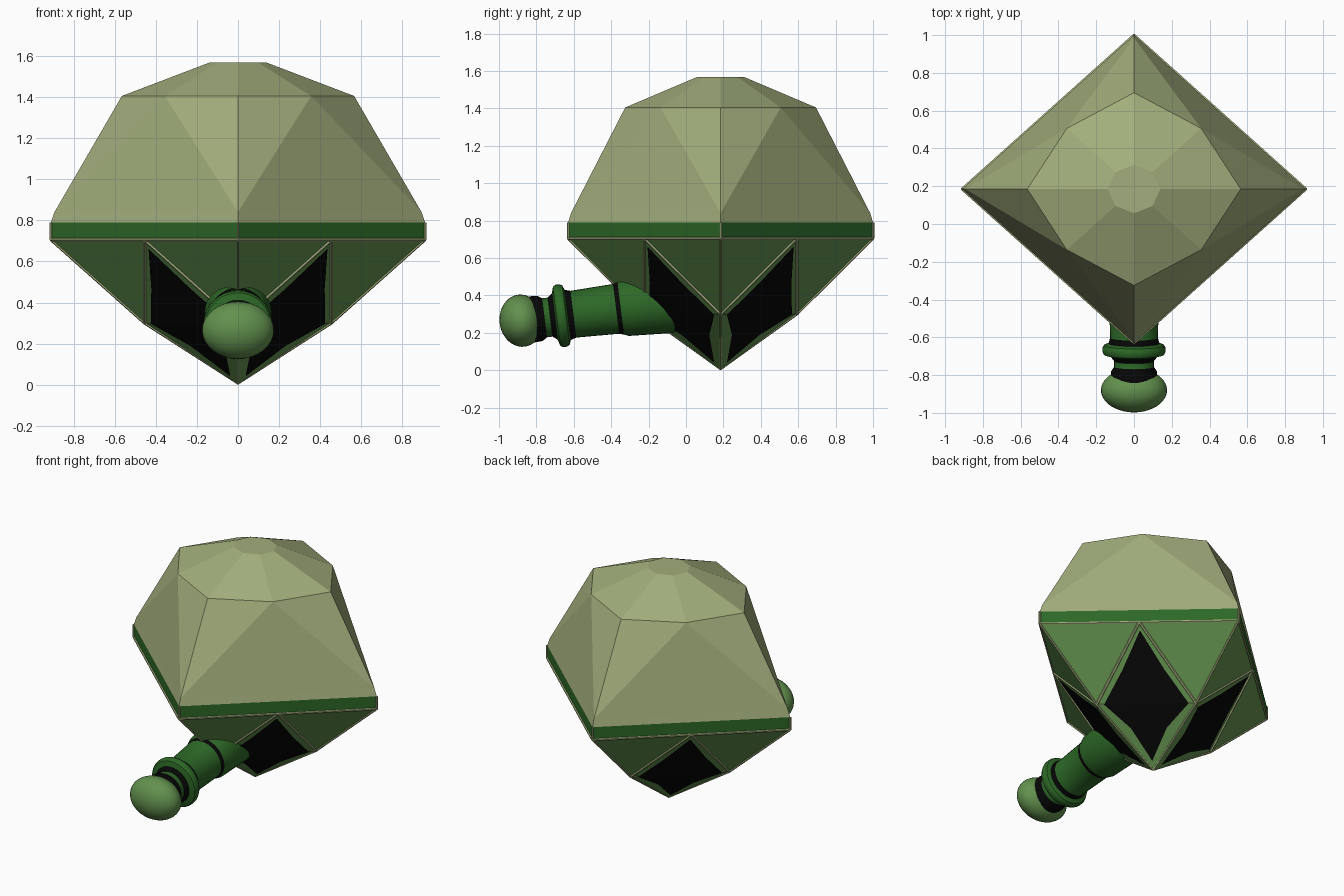
import bpy, bmesh, math
from mathutils import Vector, Matrix

if "Cube" in bpy.data.objects:
    bpy.data.objects.remove(bpy.data.objects["Cube"])

CY = 0.185  # gem centre in y


def material(name, rgb):
    m = bpy.data.materials.new(name)
    m.diffuse_color = (*rgb, 1)
    m.use_nodes = True
    m.node_tree.nodes["Principled BSDF"].inputs["Base Color"].default_value = m.diffuse_color
    return m


PALE = material("pale sage", (0.36, 0.42, 0.20))
LEAF = material("leaf green", (0.122, 0.283, 0.076))
DEEP = material("deep green", (0.026, 0.14, 0.02))
BLACK = material("black", (0.002, 0.002, 0.002))


def make(name, bm, mats, recalc=True):
    bmesh.ops.remove_doubles(bm, verts=bm.verts, dist=1e-5)
    if recalc:
        bmesh.ops.recalc_face_normals(bm, faces=bm.faces)
    me = bpy.data.meshes.new(name)
    bm.to_mesh(me)
    bm.free()
    for m in mats:
        me.materials.append(m)
    ob = bpy.data.objects.new(name, me)
    bpy.context.collection.objects.link(ob)
    return ob


def face(bm, *pts):
    return bm.faces.new([bm.verts.new(p) for p in pts])


def ring(rx, ry, z, k=None):
    """Four axis points, or eight when k gives the diagonal fraction."""
    n = 4 if k is None else 8
    out = []
    for i in range(n):
        a = 2 * math.pi * i / n
        c, s = math.cos(a), math.sin(a)
        f = k / math.sqrt(0.5) if n == 8 and i % 2 else 1
        out.append(Vector((rx * c * f, CY + ry * s * f, z)))
    return out


def mid(a, b):
    return (a + b) / 2


# Faceted dome
bm = bmesh.new()
base, low = ring(0.91, 0.815, 0.79), ring(0.893, 0.80, 0.84)
oct_, top = ring(0.565, 0.51, 1.405, 0.63), ring(0.14, 0.128, 1.567, 0.70)
for i in range(4):
    j = (i + 1) % 4
    p, d, q = oct_[2 * i], oct_[2 * i + 1], oct_[(2 * i + 2) % 8]
    face(bm, base[i], base[j], low[j], low[i])
    face(bm, low[i], low[j], d)
    face(bm, low[i], d, p)
    face(bm, low[j], q, d)
for i in range(8):
    j = (i + 1) % 8
    face(bm, oct_[i], oct_[j], top[j], top[i])
face(bm, *top)
face(bm, *reversed(base))
make("dome", bm, [PALE])

# Band around the widest part
bm = bmesh.new()
rim = ring(0.91, 0.815, 0.705)
for i in range(4):
    j = (i + 1) % 4
    face(bm, rim[i], rim[j], base[j], base[i])
face(bm, *base)
face(bm, *reversed(rim))
make("band", bm, [DEEP])

# Faceted lower half ending in a point
bm = bmesh.new()
waist = ring(0.455, 0.408, 0.30)
tip = Vector((0, CY, 0.0))
mids = [mid(rim[i], rim[(i + 1) % 4]) for i in range(4)]
for i in range(4):
    j = (i + 1) % 4
    face(bm, rim[i], mids[i], waist[i])
    face(bm, rim[j], waist[j], mids[i])
    face(bm, mids[i], waist[j], waist[i])
    face(bm, waist[i], waist[j], tip)
face(bm, *rim)
make("lower_gem", bm, [LEAF])

# Black star inlays on the four kites
bm = bmesh.new()
for i in range(4):
    a, c, m = waist[i], waist[(i + 1) % 4], mids[i]
    o = mid(a, c)
    n = (m - a).cross(c - a).normalized()
    if n.dot(o - Vector((0, CY, 0.6))) < 0:
        n = -n
    A, C, M, B = a - o, c - o, m - o, tip - o
    star = [M * .9, (M + A) * .42, A * .85, (A + B) * .36,
            B * .85, (B + C) * .36, C * .85, (C + M) * .42]
    o2 = o + n * 0.006
    for k in range(8):
        p, q = o2 + star[k], o2 + star[(k + 1) % 8]
        f = face(bm, o2, p, q)
        f.normal_update()
        if f.normal.dot(n) < 0:
            f.normal_flip()
make("black_inlays", bm, [BLACK], recalc=False)

# Pale edge trims along the creases
bm = bmesh.new()


def bar(p, q, r):
    d = q - p
    mat = Matrix.Translation(mid(p, q)) @ d.to_track_quat('Z', 'Y').to_matrix().to_4x4()
    bmesh.ops.create_cone(bm, cap_ends=True, segments=6, radius1=r, radius2=r,
                          depth=d.length, matrix=mat)


for i in range(4):
    j = (i + 1) % 4
    bar(rim[i], rim[j], 0.008)
    bar(rim[i], base[i], 0.007)
    bar(rim[i], waist[i], 0.007)
    bar(waist[i], tip + Vector((0, 0, 0.008)), 0.007)
    bar(mids[i], waist[i], 0.009)
    bar(mids[i], waist[j], 0.009)
    bar(waist[i], waist[j], 0.003)
make("edge_trims", bm, [PALE])

# Turned handle: (distance from knob centre, radius, colour of next section)
TILT = math.atan(0.125)
HANDLE = Matrix.Translation((0, -0.88, 0.265)) @ Matrix.Rotation(TILT - math.pi / 2, 4, 'X')
profile = [(0.03, 0.0, 1), (0.03, 0.125, 1), (0.10, 0.122, 1), (0.125, 0.105, 0),
           (0.155, 0.105, 1), (0.18, 0.125, 0), (0.19, 0.16, 0), (0.205, 0.168, 0),
           (0.225, 0.168, 0), (0.24, 0.16, 0), (0.25, 0.135, 1), (0.28, 0.126, 0),
           (0.51, 0.134, 1), (0.535, 0.142, 0), (0.56, 0.152, 0), (0.80, 0.166, 0),
           (0.845, 0.158, 0), (0.865, 0.13, 0), (0.875, 0.0, 0)]
N = 32
bm = bmesh.new()
for (t0, r0, mi), (t1, r1, _) in zip(profile, profile[1:]):
    for k in range(N):
        u, v = 2 * math.pi * k / N, 2 * math.pi * (k + 1) / N
        pts = [(r0, u, t0), (r0, v, t0), (r1, v, t1), (r1, u, t1)]
        if r0 == 0:
            pts.pop(0)
        elif r1 == 0:
            pts.pop()
        f = face(bm, *[HANDLE @ Vector((r * math.cos(w), r * math.sin(w), t)) for r, w, t in pts])
        f.material_index = mi
        f.smooth = True
handle = make("handle", bm, [DEEP, BLACK])

# Flattened end knob
bm = bmesh.new()
bmesh.ops.create_uvsphere(bm, u_segments=32, v_segments=20, radius=1,
                          matrix=HANDLE @ Matrix.Diagonal((0.175, 0.14, 0.117, 1)))
for f in bm.faces:
    f.smooth = True
make("knob", bm, [LEAF])

# Keep the turned edges crisp
bpy.ops.object.select_all(action='DESELECT')
handle.select_set(True)
bpy.context.view_layer.objects.active = handle
bpy.ops.object.shade_smooth_by_angle(angle=math.radians(35))
